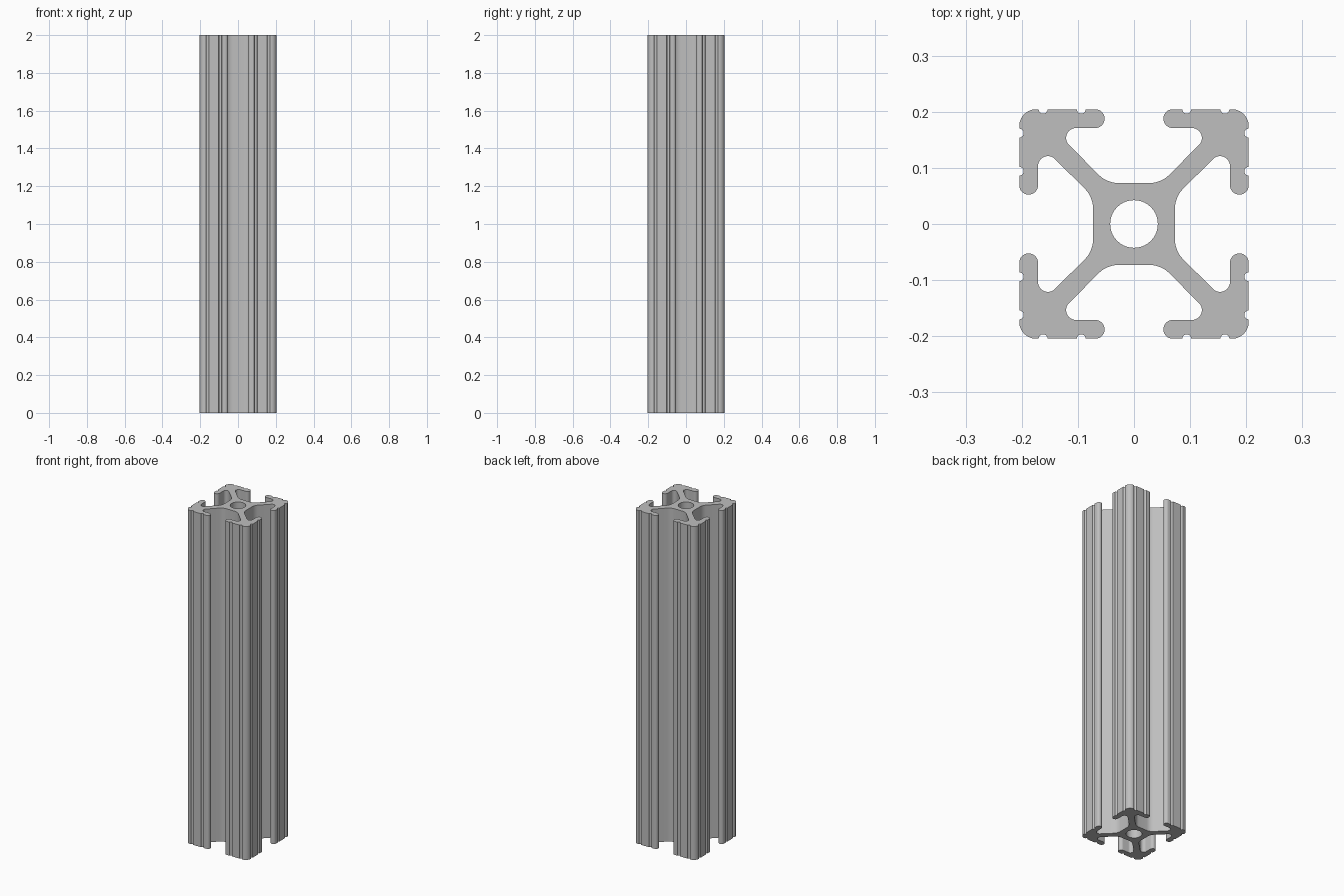
import bpy
import bmesh
import math
from mathutils import Vector

cube = bpy.data.objects.get("Cube")
if cube:
    bpy.data.objects.remove(cube)

HALF = 0.2045      # half width of the section
LENGTH = 2.0
LIP = 0.0167       # radius of the rounded lip ends
GROOVE = 0.008     # radius of the small outer grooves
BORE = 0.0425      # radius of the central bore


def arc(cx, cy, radius, start, end, steps):
    """Points along an arc, angles in degrees."""
    angles = [math.radians(start + (end - start) * i / steps) for i in range(steps + 1)]
    return [(cx + radius * math.cos(a), cy + radius * math.sin(a)) for a in angles]


# One eighth of the section, from the core to the middle of the outer corner
eighth = (
    arc(0.0276, 0.123, 0.05, -90, -45, 6)                    # core fillet
    + arc(0.1035, 0.1535, 0.0175, -45, 90, 12)               # pocket end
    + arc(0.069, HALF - LIP, LIP, -90, -270, 14)             # lip end
    + arc(0.094, HALF, GROOVE, 180, 360, 8)                  # inner groove
    + arc(0.162, HALF, GROOVE, 180, 360, 8)                  # outer groove
    + arc(HALF - 0.03, HALF - 0.03, 0.03, 90, 45, 5)         # outer corner
)

# Mirror over the diagonal, then repeat around the four sides
quarter = eighth + [(y, x) for x, y in reversed(eighth[:-1])]
outline = []
for turn in range(4):
    c, s = round(math.cos(turn * math.pi / 2)), round(math.sin(turn * math.pi / 2))
    outline += [(c * x + s * y, c * y - s * x) for x, y in quarter]
bore = arc(0, 0, BORE, 0, 360, 40)[:-1]

# Fill the section between outline and bore, then extrude it upwards
bm = bmesh.new()
edges = []
for loop in (outline, bore):
    verts = [bm.verts.new((x, y, 0)) for x, y in loop]
    edges += [bm.edges.new((v, verts[i - 1])) for i, v in enumerate(verts)]
bmesh.ops.triangle_fill(bm, edges=edges, use_beauty=True, normal=Vector((0, 0, 1)))
result = bmesh.ops.extrude_face_region(bm, geom=bm.faces[:], use_keep_orig=True)
top = [g for g in result["geom"] if isinstance(g, bmesh.types.BMVert)]
bmesh.ops.translate(bm, verts=top, vec=(0, 0, LENGTH))
bmesh.ops.recalc_face_normals(bm, faces=bm.faces[:])

mesh = bpy.data.meshes.new("slotted_rail")
bm.to_mesh(mesh)
bm.free()
rail = bpy.data.objects.new("slotted_rail", mesh)
bpy.context.collection.objects.link(rail)

# Plain aluminium grey
grey = bpy.data.materials.new("aluminium_grey")
grey.use_nodes = True
color = (0.52, 0.52, 0.52, 1)
grey.diffuse_color = color
grey.node_tree.nodes["Principled BSDF"].inputs["Base Color"].default_value = color
mesh.materials.append(grey)

bpy.ops.object.select_all(action="DESELECT")
rail.select_set(True)
bpy.context.view_layer.objects.active = rail
bpy.ops.object.shade_smooth_by_angle(angle=math.radians(30))
